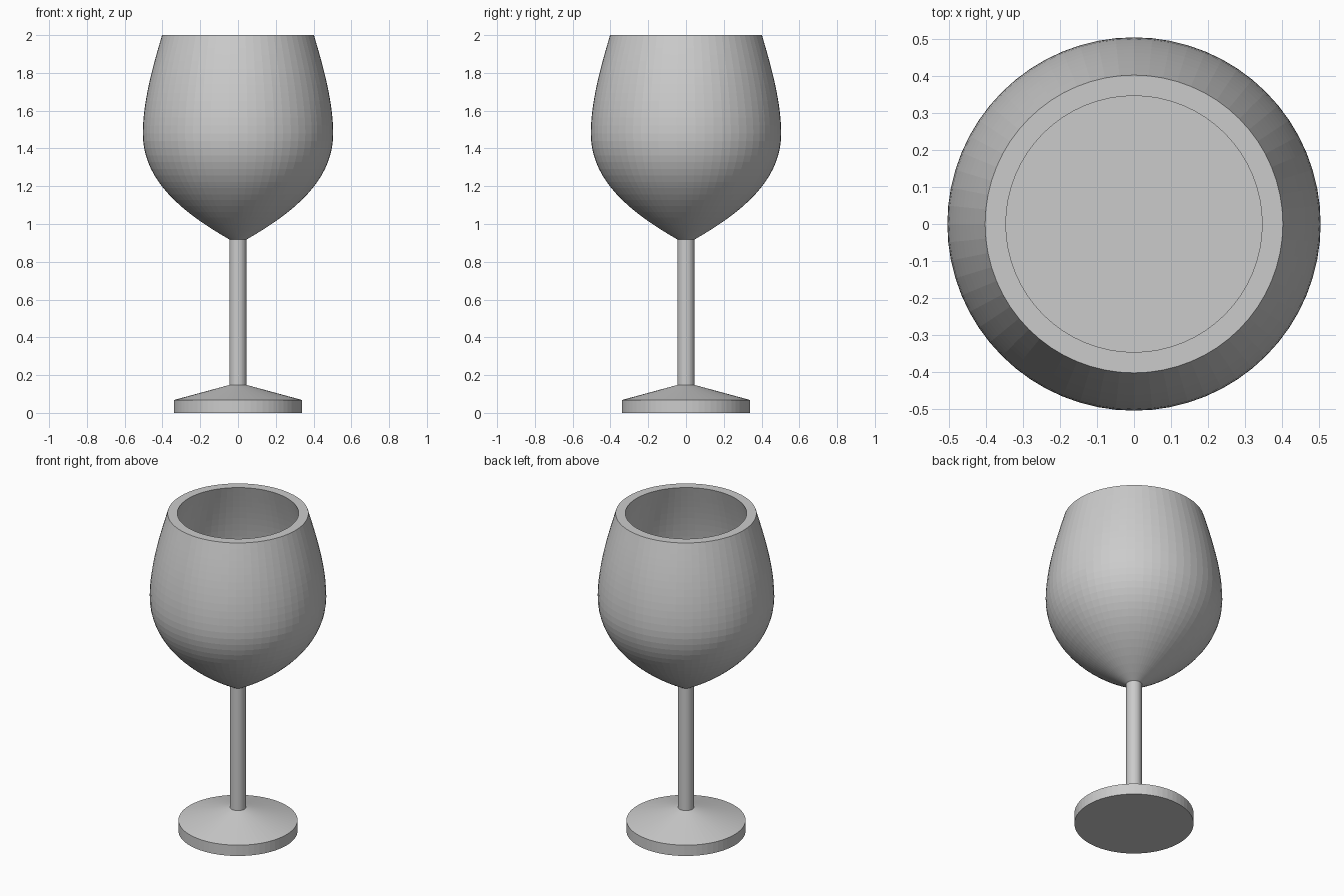
import bpy, bmesh
from math import sin, cos, pi
from mathutils import Vector
from mathutils.geometry import interpolate_bezier

if "Cube" in bpy.data.objects:
    bpy.data.objects.remove(bpy.data.objects["Cube"])

SIDES = 64


def lathe(name, profile):
    """Revolve (radius, z) points about z; open ends are capped flat."""
    bm = bmesh.new()
    rings = [[bm.verts.new((r * cos(2 * pi * i / SIDES), r * sin(2 * pi * i / SIDES), z))
              for i in range(SIDES)] for r, z in profile]
    for a, b in zip(rings, rings[1:]):
        for i in range(SIDES):
            j = (i + 1) % SIDES
            bm.faces.new((a[i], a[j], b[j], b[i]))
    bm.faces.new(rings[0][::-1])
    bm.faces.new(rings[-1])
    bmesh.ops.recalc_face_normals(bm, faces=bm.faces)
    mesh = bpy.data.meshes.new(name)
    bm.to_mesh(mesh)
    bm.free()
    obj = bpy.data.objects.new(name, mesh)
    bpy.context.collection.objects.link(obj)
    return obj


def curve(p0, h0, h1, p1, n):
    pts = interpolate_bezier(*(Vector((*p, 0)) for p in (p0, h0, h1, p1)), n)
    return [(p.x, p.y) for p in pts]


# Foot: short disc with a shallow cone on top
lathe("foot", [(0.34, 0), (0.34, 0.068), (0.045, 0.148)])

# Stem
lathe("stem", [(0.045, 0.14), (0.045, 0.925)])

# Bowl: outer tulip curve, thick rim, inner wall down to a flat floor
lower = curve((0.045, 0.918), (0.33, 1.08), (0.504, 1.25), (0.504, 1.48), 18)
upper = curve((0.504, 1.48), (0.504, 1.66), (0.44, 1.87), (0.402, 2.0), 14)
outer = lower + upper[1:]
inner = [(r - 0.056, z) for r, z in reversed(outer) if z > 1.38]
lathe("bowl", outer + inner)
